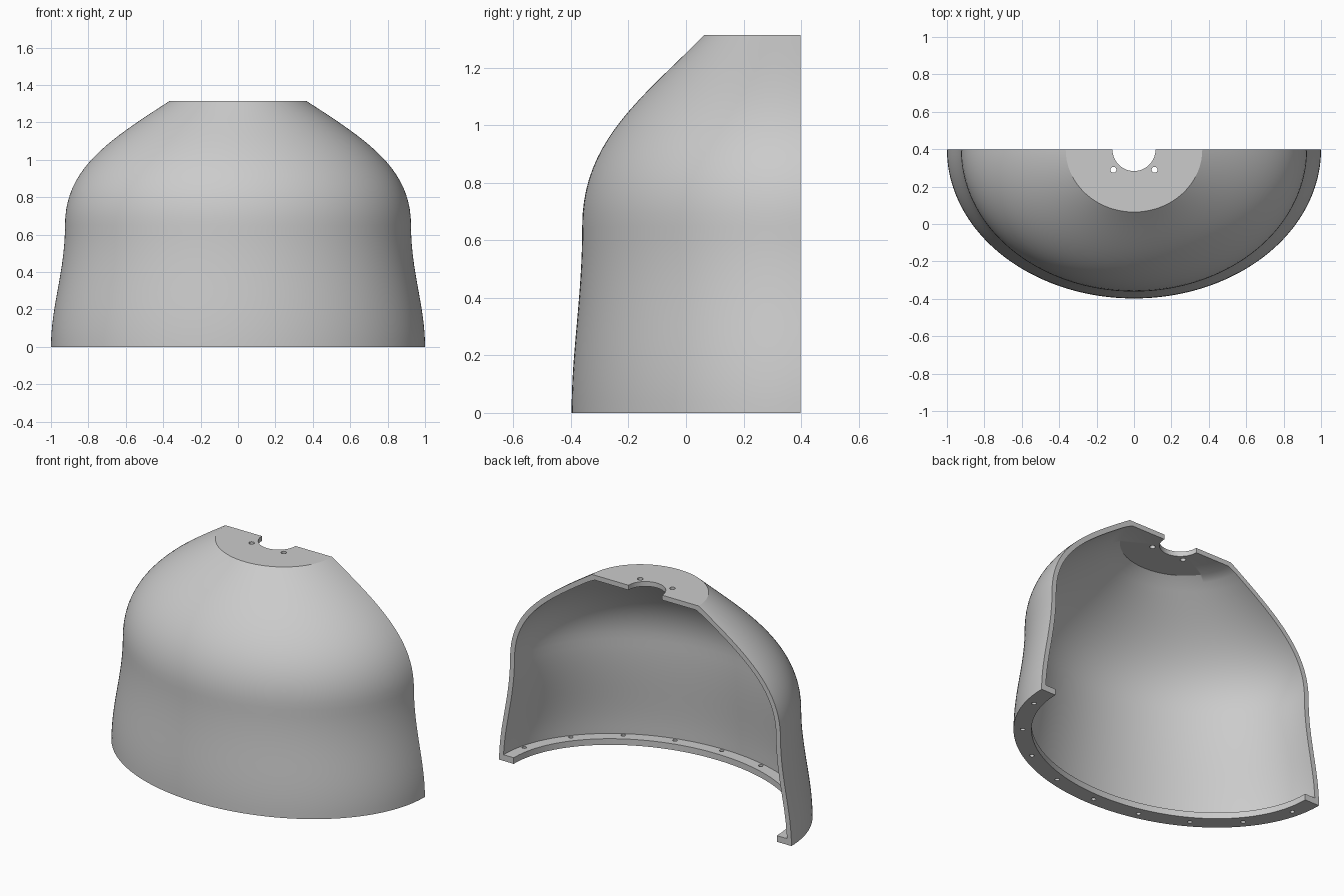
import bpy, bmesh
from math import pi, sin, cos, hypot
from mathutils import Vector

cube = bpy.data.objects.get("Cube")
if cube:
    bpy.data.objects.remove(cube, do_unlink=True)

YC = 0.398        # plane of the open back
HEIGHT = 1.315
WALL = 0.03
FLANGE_W, FLANGE_H = 0.1, 0.038
SEGMENTS = 96

grey = bpy.data.materials.new("light_grey")
grey.use_nodes = True
colour = (0.6, 0.6, 0.6, 1)
grey.diffuse_color = colour
grey.node_tree.nodes["Principled BSDF"].inputs["Base Color"].default_value = colour


def bezier(a, b, c, d, steps):
    a, b, c, d = map(Vector, (a, b, c, d))
    out = []
    for i in range(steps + 1):
        t = i / steps
        u = 1 - t
        out.append(a * u**3 + b * 3 * u * u * t + c * 3 * u * t * t + d * t**3)
    return out


# Outer profile: side radius, front radius, height
skirt = bezier((1, 0.796, 0), (1, 0.796, 0.22), (0.925, 0.759, 0.4), (0.925, 0.759, 0.65), 16)
dome = bezier((0.925, 0.759, 0.65), (0.925, 0.759, 0.95), (0.7, 0.545, 1.1), (0.365, 0.334, HEIGHT), 20)
outer = skirt + dome[1:]

# Inner profile: outer one moved inward along its normal
inner = []
for i, p in enumerate(outer):
    tangent = outer[min(i + 1, len(outer) - 1)] - outer[max(i - 1, 0)]
    dr, dz = (tangent.x + tangent.y) / 2, tangent.z
    length = hypot(dr, dz)
    nr, nz = dz / length * WALL, -dr / length * WALL
    inner.append(Vector((p.x - nr, p.y - nr, min(p.z - nz, HEIGHT - WALL))))
inner[-1].z = HEIGHT - WALL
inner = [p for p in inner if p.z > FLANGE_H + 0.01]

# Closed section: wall, top plate with centre notch, inner wall, bottom flange
notch = 0.115
fx, fy = 1 - FLANGE_W, 0.796 - FLANGE_W
section = outer + [Vector((notch, notch, HEIGHT)), Vector((notch, notch, HEIGHT - WALL))]
section += inner[::-1]
section += [Vector((1 - WALL, 0.796 - WALL, FLANGE_H)),
            Vector((fx, fy, FLANGE_H)), Vector((fx, fy, 0))]


def finish(name, bm):
    bmesh.ops.recalc_face_normals(bm, faces=bm.faces)
    mesh = bpy.data.meshes.new(name)
    bm.to_mesh(mesh)
    bm.free()
    mesh.materials.append(grey)
    obj = bpy.data.objects.new(name, mesh)
    bpy.context.collection.objects.link(obj)
    return obj


# Half shell swept around the elliptical plan
bm = bmesh.new()
rings = []
for i in range(SEGMENTS + 1):
    a = pi * i / SEGMENTS
    rings.append([bm.verts.new((-p.x * cos(a), YC - p.y * sin(a), p.z)) for p in section])
n = len(section)
for r, s in zip(rings, rings[1:]):
    for j in range(n):
        k = (j + 1) % n
        bm.faces.new((r[j], r[k], s[k], s[j]))
bm.faces.new(rings[0])
bm.faces.new(rings[-1][::-1])
shell = finish("half_shell", bm)

# Bolt holes evenly spaced along the flange centre line
rx, ry = 1 - FLANGE_W / 2, 0.796 - FLANGE_W / 2
path = [Vector((-rx * cos(pi * i / 900), YC - ry * sin(pi * i / 900), 0)) for i in range(901)]
lengths = [0]
for p, q in zip(path, path[1:]):
    lengths.append(lengths[-1] + (q - p).length)
holes = []
for h in range(9):
    target = lengths[-1] * (h + 0.5) / 9
    point = path[min(range(901), key=lambda i: abs(lengths[i] - target))]
    holes.append((point.x, point.y, FLANGE_H / 2, 0.013))

# Two screw holes in the top plate
for side in (-1, 1):
    holes.append((side * 0.11, 0.29, HEIGHT - WALL / 2, 0.016))

bm = bmesh.new()
for x, y, z, radius in holes:
    made = bmesh.ops.create_cone(bm, cap_ends=True, segments=20, radius1=radius,
                                 radius2=radius, depth=0.06)
    bmesh.ops.translate(bm, verts=made["verts"], vec=(x, y, z))
cutter = finish("hole_cutter", bm)
cutter.hide_render = True
cutter.hide_viewport = True

cut = shell.modifiers.new("holes", "BOOLEAN")
cut.operation = "DIFFERENCE"
cut.solver = "EXACT"
cut.object = cutter

# Apply the cut, then smooth the curved faces
bpy.context.view_layer.update()
evaluated = shell.evaluated_get(bpy.context.evaluated_depsgraph_get())
mesh = bpy.data.meshes.new_from_object(evaluated)
shell.modifiers.clear()
shell.data = mesh
bpy.data.objects.remove(cutter, do_unlink=True)

bpy.ops.object.select_all(action="DESELECT")
shell.select_set(True)
bpy.context.view_layer.objects.active = shell
bpy.ops.object.shade_smooth_by_angle(angle=pi / 6)
